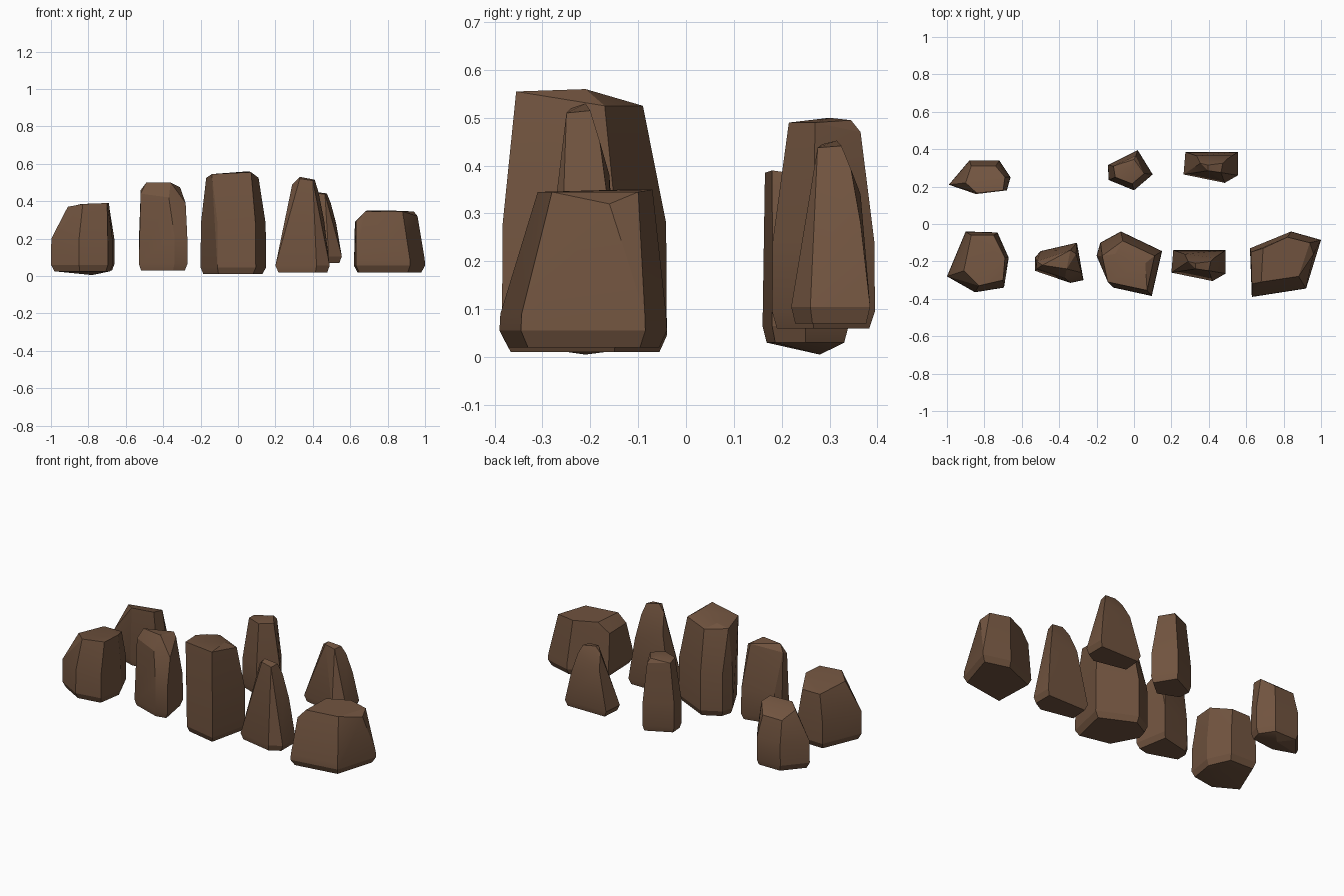
import bpy
import bmesh
import math

if "Cube" in bpy.data.objects:
    bpy.data.objects.remove(bpy.data.objects["Cube"], do_unlink=True)

# Single stone colour
stone = bpy.data.materials.new("brown_stone")
stone.use_nodes = True
colour = (.165, .088, .05, 1)
stone.diffuse_color = colour
shader = stone.node_tree.nodes["Principled BSDF"]
shader.inputs["Base Color"].default_value = colour
shader.inputs["Roughness"].default_value = .9


def build_rock(name, footprint, crown, floor, waist, keel=None):
    """Chipped boulder: undercut foot, full girth up to the waist, faceted crown."""
    count = len(footprint)
    centre_x = sum(x for x, y in footprint) / count
    centre_y = sum(y for x, y in footprint) / count

    def ring(height, scale):
        return [(centre_x + (x - centre_x) * scale,
                 centre_y + (y - centre_y) * scale, height) for x, y in footprint]

    points = ring(floor, .9) + ring(floor + .035, 1) + ring(waist, .99) + crown
    if keel:
        points.append(keel)

    bm = bmesh.new()
    for point in points:
        bm.verts.new(point)
    hull = bmesh.ops.convex_hull(bm, input=bm.verts[:])
    loose = set(hull["geom_interior"]) | set(hull["geom_unused"])
    bmesh.ops.delete(bm, geom=[v for v in loose if isinstance(v, bmesh.types.BMVert)],
                     context="VERTS")
    # Merge nearly level triangles into broad facets
    bmesh.ops.dissolve_limit(bm, angle_limit=math.radians(4),
                             verts=bm.verts[:], edges=bm.edges[:])
    bmesh.ops.recalc_face_normals(bm, faces=bm.faces[:])
    mesh = bpy.data.meshes.new(name)
    bm.to_mesh(mesh)
    bm.free()
    mesh.materials.append(stone)
    rock = bpy.data.objects.new(name, mesh)
    bpy.context.collection.objects.link(rock)

    # Soften shallow creases, keep the strong edges
    bpy.ops.object.select_all(action="DESELECT")
    rock.select_set(True)
    bpy.context.view_layer.objects.active = rock
    bpy.ops.object.shade_smooth_by_angle(angle=math.radians(20))


# Squat boulders on the right-hand side
build_rock(
    "front_right_boulder",
    [(-1, -.28), (-.9, -.04), (-.73, -.045), (-.67, -.18), (-.695, -.34), (-.85, -.365)],
    [(-.91, -.25, .37), (-.83, -.33, .385), (-.7, -.3, .39), (-.69, -.18, .39),
     (-.75, -.06, .35), (-.87, -.06, .35)],
    floor=.025, waist=.2, keel=(-.78, -.21, .005))

build_rock(
    "back_right_boulder",
    [(-.99, .21), (-.88, .34), (-.72, .34), (-.66, .25), (-.68, .18), (-.845, .16)],
    [(-.9, .22, .37), (-.84, .165, .385), (-.7, .18, .39), (-.69, .25, .38),
     (-.74, .31, .33), (-.87, .31, .33)],
    floor=.03, waist=.2, keel=(-.78, .28, .005))

# Standing stones in the middle
build_rock(
    "front_right_pillar",
    [(-.53, -.18), (-.5, -.145), (-.305, -.1), (-.27, -.3), (-.34, -.315), (-.53, -.25)],
    [(-.52, -.2, .46), (-.49, -.22, .5), (-.36, -.24, .5), (-.34, -.14, .49),
     (-.31, -.16, .475), (-.28, -.26, .39), (-.37, -.29, .42), (-.52, -.24, .44)],
    floor=.03, waist=.22)

build_rock(
    "front_middle_pillar",
    [(-.2, -.17), (-.18, -.1), (-.07, -.04), (.15, -.145), (.095, -.385), (-.11, -.34)],
    [(-.17, -.17, .525), (-.14, -.31, .545), (.07, -.355, .555), (.11, -.17, .525),
     (-.06, -.09, .525), (.06, -.21, .56), (-.1, -.16, .545)],
    floor=.01, waist=.28)

build_rock(
    "back_middle_pillar",
    [(-.14, .315), (.02, .395), (.1, .265), (0, .18), (-.135, .235)],
    [(-.11, .31, .48), (-.1, .25, .49), (-.01, .215, .49), (.055, .27, .49),
     (0, .345, .495), (.01, .365, .47), (-.02, .3, .5)],
    floor=.06, waist=.24)

# The two wedge stones share one shape; the rear one is shorter
wedge_foot = [(.21, -.14), (.2, -.26), (.42, -.305), (.49, -.265), (.49, -.14)]
wedge_crown = [(.27, -.16, .38), (.29, -.2, .49), (.33, -.21, .53), (.33, -.24, .52),
               (.4, -.25, .51), (.41, -.2, .515), (.43, -.18, .45), (.46, -.16, .3)]
build_rock("front_left_wedge", wedge_foot, wedge_crown, floor=.02, waist=.06)
build_rock(
    "back_left_wedge",
    [(x + .065, y + .525) for x, y in wedge_foot],
    [(x + .065, y + .525, z * .75 + .055) for x, y, z in wedge_crown],
    floor=.07, waist=.11)

# Broad boulder on the left-hand side
build_rock(
    "front_left_boulder",
    [(.62, -.13), (.84, -.04), (1, -.085), (.92, -.345), (.63, -.39)],
    [(.625, -.15, .29), (.63, -.32, .29), (.68, -.31, .345), (.88, -.28, .345),
     (.96, -.16, .32), (.94, -.1, .345), (.82, -.07, .35), (.69, -.13, .35)],
    floor=.02, waist=.09)
